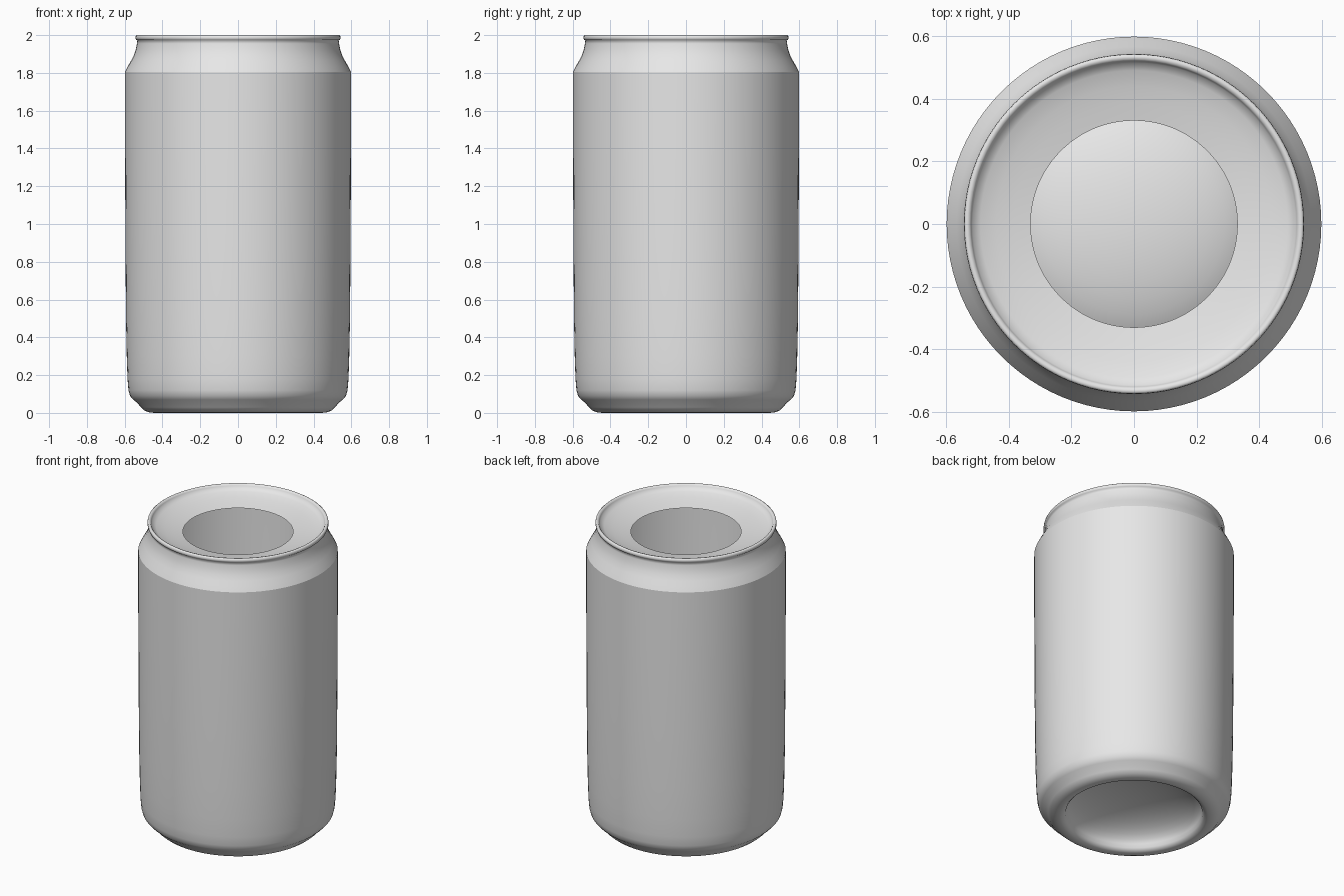
import bpy, bmesh, math

if "Cube" in bpy.data.objects:
    bpy.data.objects.remove(bpy.data.objects["Cube"])

SEG = 96
aluminium = bpy.data.materials.new("aluminium_grey")
aluminium.diffuse_color = (0.8, 0.8, 0.8, 1)
aluminium.use_nodes = True
aluminium.node_tree.nodes["Principled BSDF"].inputs["Base Color"].default_value = aluminium.diffuse_color


def lathe(name, profile, sharp=()):
    """Spin a list of (radius, z) points; rings listed in sharp get hard edges."""
    bm = bmesh.new()
    rings = []
    for r, z in profile:
        if r == 0:
            rings.append([bm.verts.new((0, 0, z))] * SEG)
        else:
            rings.append([bm.verts.new((r * math.cos(2 * math.pi * i / SEG),
                                        r * math.sin(2 * math.pi * i / SEG), z))
                          for i in range(SEG)])
    for a, b in zip(rings, rings[1:]):
        for i in range(SEG):
            j = (i + 1) % SEG
            quad = list(dict.fromkeys((a[i], a[j], b[j], b[i])))
            bm.faces.new(quad).smooth = True
    for k in sharp:
        for i in range(SEG):
            edge = bm.edges.get((rings[k][i], rings[k][(i + 1) % SEG]))
            edge.smooth = False
    mesh = bpy.data.meshes.new(name)
    bm.to_mesh(mesh)
    bm.free()
    mesh.materials.append(aluminium)
    obj = bpy.data.objects.new(name, mesh)
    bpy.context.collection.objects.link(obj)
    return obj


# Domed underside, rising to the middle
R, H = 0.41, 0.15
dome = [(R * math.sin(t), 0.02 + H * math.cos(t))
        for t in (math.pi / 2 * k / 10 for k in range(11))]
dome[0] = (0, dome[0][1])
# Foot ring and side wall
wall = [(0.425, 0.005), (0.445, 0), (0.47, 0.003), (0.495, 0.012), (0.515, 0.03),
        (0.53, 0.05), (0.555, 0.07), (0.572, 0.09), (0.58, 0.12), (0.585, 0.18),
        (0.589, 0.3), (0.593, 0.5), (0.596, 0.9), (0.598, 1.4), (0.598, 1.805)]
# Neck, rolled rim and sloping lid down to the round opening
top = [(0.583, 1.835), (0.566, 1.865), (0.551, 1.895), (0.541, 1.925),
       (0.535, 1.955), (0.533, 1.972), (0.540, 1.975), (0.543, 1.985),
       (0.541, 1.996), (0.535, 2.0), (0.525, 1.998), (0.520, 1.99),
       (0.515, 1.978), (0.49, 1.966), (0.44, 1.952), (0.385, 1.94), (0.33, 1.93)]
crease = len(dome) + len(wall) - 1
can = lathe("can_body", dome + wall + top, sharp=(crease,))
